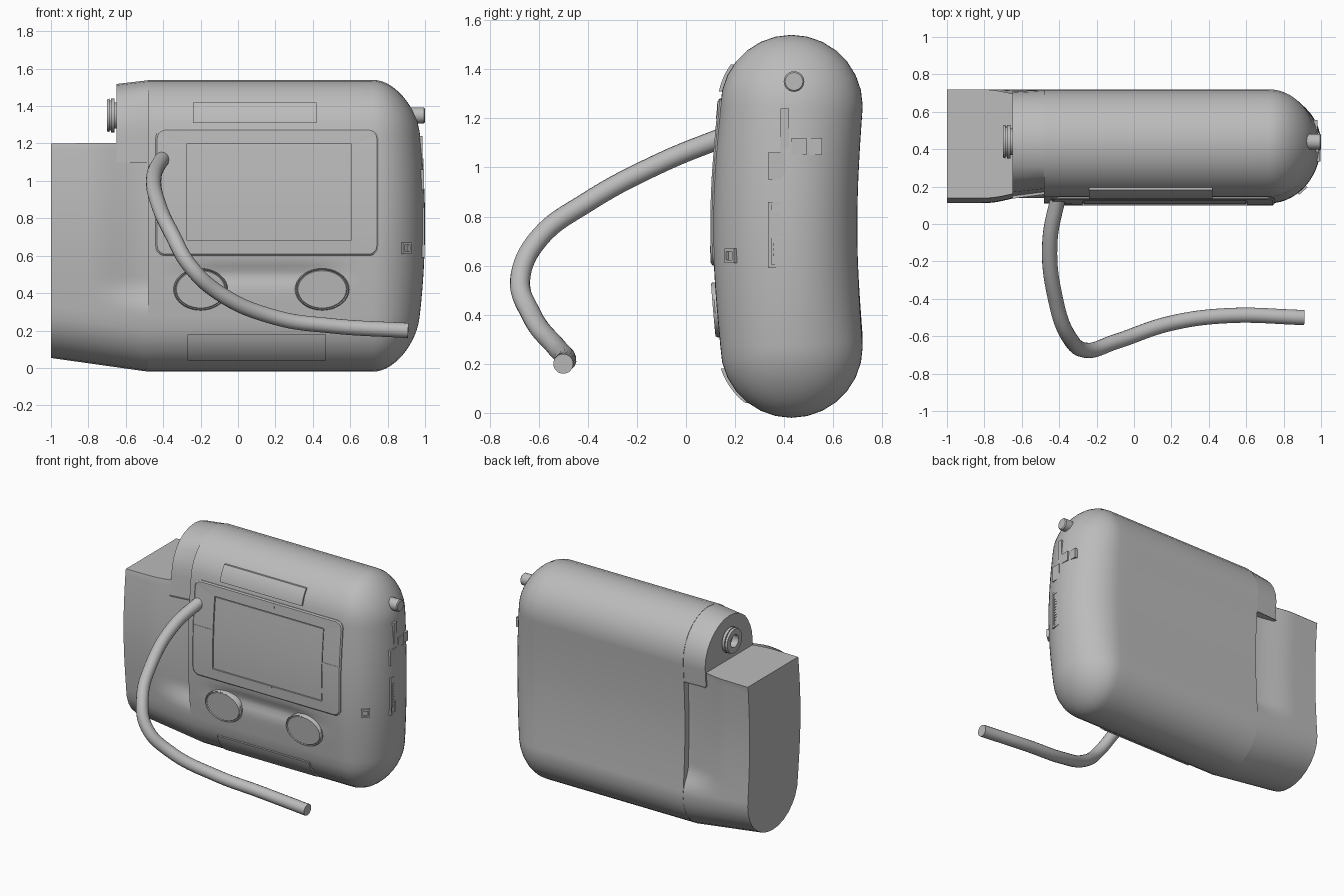
import bpy, bmesh
from math import sin, cos, pi, sqrt, exp, radians
from mathutils import Vector, Matrix

if "Cube" in bpy.data.objects:
    bpy.data.objects.remove(bpy.data.objects["Cube"])

grey = bpy.data.materials.new("plain_grey")
grey.use_nodes = True
GREY = (0.5, 0.5, 0.5, 1)
grey.diffuse_color = GREY
grey.node_tree.nodes["Principled BSDF"].inputs["Base Color"].default_value = GREY

# Cross-section: two round ends joined by gently curved sides
MID, R, LOW, HIGH = 0.43, 0.29, 0.27, 1.25


def wave(z):
    return sin(pi * (z - LOW) / (HIGH - LOW))


def front_y(z):
    if LOW <= z <= HIGH:
        return MID - R - 0.03 * wave(z)
    dz = z - HIGH if z > HIGH else LOW - z
    return MID - sqrt(max(R * R - dz * dz, 0))


def end_x(y, z):
    s = min(abs(y - MID) / R, 1)
    return 0.72 + 0.28 * sqrt(1 - s * s) * (1 - 0.25 * ((z - 0.77) / 0.77) ** 2)


def profile():
    n, m = 32, 14
    zs = [LOW + (HIGH - LOW) * i / n for i in range(n + 1)]
    arc = [pi * i / m for i in range(1, m)]
    pts = [(front_y(z), z) for z in zs]
    pts += [(MID - R * cos(a), HIGH + R * sin(a)) for a in arc]
    pts += [(MID + R - 0.022 * wave(z), z) for z in reversed(zs)]
    pts += [(MID + R * cos(a), LOW - R * sin(a)) for a in arc]
    return pts


def smooth(a, b, v):
    t = min(max((v - a) / (b - a), 0), 1)
    return t * t * (3 - 2 * t)


def finish(ob):
    ob.data.materials.append(grey)
    bpy.ops.object.select_all(action="DESELECT")
    ob.select_set(True)
    bpy.context.view_layer.objects.active = ob
    bpy.ops.object.shade_smooth_by_angle(angle=radians(35))
    return ob


def loft(name, loops, first=True, last=True, cyclic=False):
    bm = bmesh.new()
    rings = [[bm.verts.new(p) for p in loop] for loop in loops]
    pairs = list(zip(rings, rings[1:]))
    if cyclic:
        pairs.append((rings[-1], rings[0]))
    for a, b in pairs:
        for i in range(len(a)):
            j = (i + 1) % len(a)
            bm.faces.new((a[i], a[j], b[j], b[i]))
    if first and not cyclic:
        bm.faces.new(rings[0])
    if last and not cyclic:
        bm.faces.new(rings[-1])
    bmesh.ops.remove_doubles(bm, verts=bm.verts, dist=0.0004)
    bmesh.ops.recalc_face_normals(bm, faces=bm.faces)
    mesh = bpy.data.meshes.new(name)
    bm.to_mesh(mesh)
    bm.free()
    ob = bpy.data.objects.new(name, mesh)
    bpy.context.collection.objects.link(ob)
    return finish(ob)


def panel(name, x0, x1, z0, z1, proud, n=10):
    # Plate that follows the curve of the front
    loops = []
    for i in range(n + 1):
        z = z0 + (z1 - z0) * i / n
        f = front_y(z)
        loops.append([(x0, f - proud, z), (x1, f - proud, z),
                      (x1, f + 0.03, z), (x0, f + 0.03, z)])
    return loft(name, loops)


def box(name, x0, x1, y0, y1, z0, z1):
    return loft(name, [[(x0, y0, z), (x1, y0, z), (x1, y1, z), (x0, y1, z)]
                       for z in (z0, z1)])


def turned(name, steps, x, y, z, n=32):
    # Round part along x from (offset, radius) steps
    return loft(name, [[(x + dx, y + r * cos(2 * pi * i / n), z + r * sin(2 * pi * i / n))
                        for i in range(n)] for dx, r in steps])


# Main body with a shallow scoop between the buttons and a domed right end
section = profile()


def scoop(x, y, z):
    if y > MID:
        return 0
    window = smooth(-0.4, -0.1, x) * (1 - smooth(0.35, 0.65, x))
    return 0.025 * window * exp(-((z - 0.5) / 0.05) ** 2)


body = [[(x, y + scoop(x, y, z), z) for y, z in section]
        for x in [-0.48 + 1.2 * i / 16 for i in range(17)]]
for k in range(1, 15):
    t = pi / 2 * k / 14
    ring = []
    for y, z in section:
        cz = min(max(z, LOW), HIGH)
        py, pz = MID + (y - MID) * cos(t), cz + (z - cz) * cos(t)
        drop = 0.25 * ((pz - 0.77) / 0.77) ** 2
        ring.append((0.72 + 0.28 * sin(t) * (1 - drop), py, pz))
    body.append(ring)
loft("body", body, last=False)

# Side grip: cut flat on top, hollowed beside the body, bottom rising outward
grip = []
for i in range(15):
    x = -0.48 - 0.52 * i / 14
    k = i / 14
    ring = []
    for y, z in section:
        z = min(z, 1.205 - 0.005 * k)
        d = 0.17 * (1 - smooth(0, 0.32, -0.48 - x)) * smooth(0.3, 0.46, z)
        ring.append((x, MID + (y - MID) * (0.995 - d), 1.2 - (1.2 - z) * (1 - 0.06 * k)))
    grip.append(ring)
loft("side_grip", grip)

# Upper shoulder between body and grip, with a recessed front
shoulder = []
for i in range(7):
    k = i / 6
    ring = []
    for y, z in section:
        dent = 0.14 * (1 - smooth(1.4, 1.5, z)) * (1 - 0.5 * k) if y < MID else 0.03 * k
        ring.append((-0.48 - 0.17 * k, MID + (y - MID) * (0.99 - dent),
                     max(z, 1.1) - 0.02 * k * smooth(1.2, 1.5, z) - 0.002))
    shoulder.append(ring)
loft("shoulder", shoulder)

# Hollow round connector on the shoulder and push button on the other end
turned("connector", [(0.03, 0.07), (-0.01, 0.07), (-0.01, 0.09), (-0.03, 0.09),
                     (-0.03, 0.08), (-0.036, 0.08), (-0.036, 0.09), (-0.05, 0.085),
                     (-0.05, 0.045), (0.0, 0.045)], -0.65, 0.44, 1.35)
turned("end_button", [(-0.12, 0.042), (-0.006, 0.042), (0, 0.036)], 1.0, 0.44, 1.35)


# Screen surround
def rounded_rect(x0, x1, z0, z1, r, n=6):
    corners = [(x1 - r, z1 - r, 0), (x0 + r, z1 - r, 1), (x0 + r, z0 + r, 2), (x1 - r, z0 + r, 3)]
    pts = []
    for c, (cx, cz, q) in enumerate(corners):
        arc = [(cx + r * cos(pi / 2 * (q + i / n)), cz + r * sin(pi / 2 * (q + i / n)))
               for i in range(n + 1)]
        nx, nz, nq = corners[(c + 1) % 4]
        a = Vector(arc[-1])
        b = Vector((nx + r * cos(pi / 2 * nq), nz + r * sin(pi / 2 * nq)))
        pts += arc + [tuple(a.lerp(b, i / 8)) for i in range(1, 8)]
    return pts


def on_front(pts, proud):
    return [(x, front_y(z) - proud, z) for x, z in pts]


outer = rounded_rect(-0.44, 0.75, 0.6, 1.28, 0.05)
rim = rounded_rect(-0.432, 0.742, 0.608, 1.272, 0.045)
inner = rounded_rect(-0.275, 0.605, 0.68, 1.2, 0.006)
loft("screen_frame", [on_front(outer, -0.03), on_front(outer, 0.004), on_front(rim, 0.011),
                      on_front(inner, 0.011), on_front(inner, -0.03)], cyclic=True)
panel("screen", -0.268, 0.598, 0.687, 1.193, 0.006)

# Frame seams
for i, (z0, z1) in enumerate([(0.61, 0.68), (1.2, 1.27)]):
    panel(f"upright_seam_{i}", 0.197, 0.203, z0, z1, 0.013, 4)
for i, (x0, x1) in enumerate([(-0.43, -0.275), (0.605, 0.74)]):
    panel(f"level_seam_{i}", x0, x1, 0.957, 0.963, 0.013, 1)

# Trim bars above and below
panel("upper_bar", -0.24, 0.42, 1.31, 1.42, 0.012)
panel("lower_bar", -0.27, 0.47, 0.04, 0.18, 0.012)

# Oval front buttons
for name, cx in (("right_button", -0.2), ("left_button", 0.45)):
    def oval(f):
        return [(cx + 0.145 * f * cos(pi * i / 24), 0.42 + 0.112 * f * sin(pi * i / 24))
                for i in range(48)]
    loft(name, [on_front(oval(1), -0.05), on_front(oval(1), 0.008), on_front(oval(0.96), 0.016),
                on_front(oval(0.92), 0.01), on_front(oval(0.89), 0.014)])


# Square frames with sunken middles, built facing +x
def socket(name, w, h, edge, depth, loc, turn=0):
    def rect(x, e):
        return [(x, -w / 2 + e, -h / 2 + e), (x, w / 2 - e, -h / 2 + e),
                (x, w / 2 - e, h / 2 - e), (x, -w / 2 + e, h / 2 - e)]
    ob = loft(name, [rect(-0.05, 0), rect(0, 0), rect(0, edge), rect(-depth, edge)])
    ob.matrix_world = Matrix.Translation(loc) @ Matrix.Rotation(turn, 4, "Z")


socket("corner_socket", 0.06, 0.06, 0.012, 0.02, (0.905, 0.176, 0.64), radians(-48))
socket("end_slot", 0.066, 0.27, 0.014, 0.008, (end_x(0.367, 0.75) + 0.003, 0.367, 0.725))
for i in range(9):
    z = 0.64 + 0.02 * i
    box(f"slot_contact_{i}", 0.96, 0.997, 0.355, 0.38, z, z + 0.012)

# Stepped latch on the right end
for name, y0, y1, z0, z1 in (("latch_foot", 0.335, 0.405, 0.95, 1.06),
                             ("latch_stem", 0.385, 0.42, 1.06, 1.24),
                             ("latch_tab", 0.43, 0.49, 1.05, 1.12),
                             ("latch_tip", 0.49, 0.555, 1.05, 1.12)):
    top = end_x((y0 + y1) / 2, (z0 + z1) / 2) + 0.006
    box(name, top - 0.06, top, y0, y1, z0, z1)

# Flexible tube sweeping out of the front
path = [(-0.40, 0.17, 1.13), (-0.45, -0.1, 1.02), (-0.42, -0.4, 0.86), (-0.35, -0.6, 0.71),
        (-0.26, -0.675, 0.55), (-0.1, -0.63, 0.40), (0.2, -0.53, 0.27), (0.5, -0.49, 0.225),
        (0.91, -0.5, 0.2)]
curve = bpy.data.curves.new("tube", "CURVE")
curve.dimensions = "3D"
curve.bevel_depth = 0.041
curve.bevel_resolution = 6
curve.use_fill_caps = True
spline = curve.splines.new("BEZIER")
spline.bezier_points.add(len(path) - 1)
for point, co in zip(spline.bezier_points, path):
    point.co = co
    point.handle_left_type = point.handle_right_type = "AUTO"
tube = bpy.data.objects.new("tube", curve)
bpy.context.collection.objects.link(tube)
bpy.ops.object.select_all(action="DESELECT")
tube.select_set(True)
bpy.context.view_layer.objects.active = tube
bpy.ops.object.convert(target="MESH")
finish(bpy.context.view_layer.objects.active)
